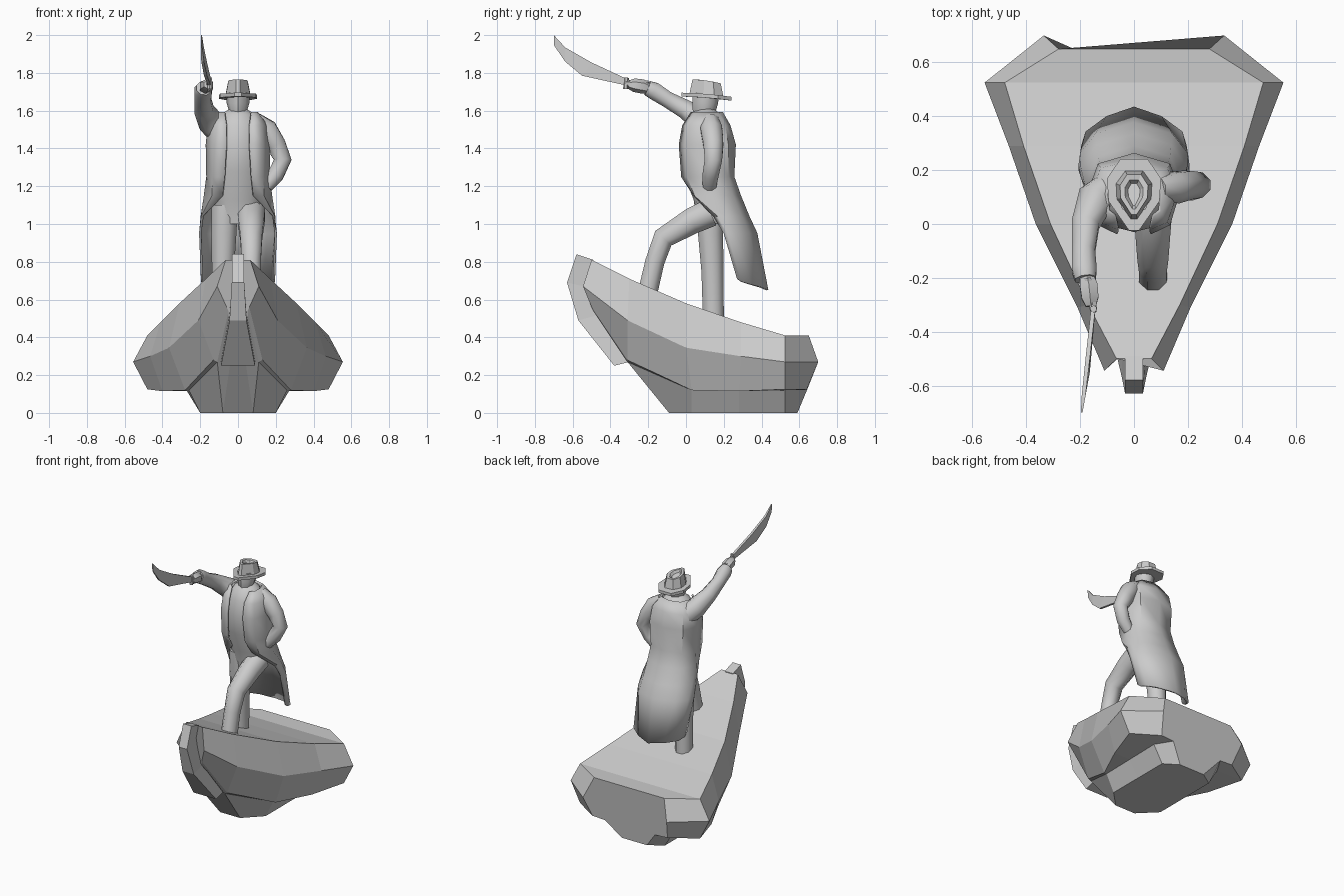
import bpy, bmesh, math
from mathutils import Vector


def loft(name, rings, closed=True, caps=True, smooth=None):
    """Skin a list of equal-length point rings into one object."""
    bm = bmesh.new()
    rows = [[bm.verts.new(p) for p in r] for r in rings]
    n = len(rows[0])
    for a, b in zip(rows, rows[1:]):
        for i in range(n if closed else n - 1):
            j = (i + 1) % n
            bm.faces.new((a[i], a[j], b[j], b[i]))
    if caps:
        bm.faces.new(rows[0])
        bm.faces.new(rows[-1])
    bmesh.ops.recalc_face_normals(bm, faces=bm.faces)
    me = bpy.data.meshes.new(name)
    bm.to_mesh(me)
    bm.free()
    ob = bpy.data.objects.new(name, me)
    bpy.context.collection.objects.link(ob)
    if smooth:
        bpy.ops.object.select_all(action='DESELECT')
        ob.select_set(True)
        bpy.context.view_layer.objects.active = ob
        bpy.ops.object.shade_smooth_by_angle(angle=math.radians(smooth))
    return ob


def tube(name, path, n=8, smooth=50):
    """Round limb through (x, y, z, radius) points."""
    pts = [Vector(p[:3]) for p in path]
    rings = []
    for k, p in enumerate(path):
        t = (pts[min(k + 1, len(pts) - 1)] - pts[max(k - 1, 0)]).normalized()
        side = Vector((1, 0, 0)) if abs(t.x) < .8 else Vector((0, 1, 0))
        u = (side - t * side.dot(t)).normalized()
        v = t.cross(u)
        rings.append([pts[k] + p[3] * (u * math.cos(a) + v * math.sin(a))
                      for a in (2 * math.pi * (i + .5) / n for i in range(n))])
    return loft(name, rings, smooth=smooth)


def ovals(name, levels, n=12, smooth=50):
    """Stack of ovals from (z, half width, front y, back y) levels."""
    return loft(name, [[(w * math.cos(a), (f + b) / 2 + (b - f) / 2 * math.sin(a), z)
                        for a in (2 * math.pi * i / n for i in range(n))]
                       for z, w, f, b in levels], smooth=smooth)


def mirrored(half):
    return half + [(-x, y, z) for x, y, z in reversed(half)]


# Faceted boat bow: deck, widest, lower, plinth and bottom edges run bow to stern
deck = [(.065, -.50, .81), (.17, -.30, .71), (.31, 0, .58), (.41, .29, .48), (.48, .525, .41), (.28, .65, .41)]
wide = [(.11, -.545, .67), (.21, -.31, .49), (.365, 0, .345), (.465, .29, .30), (.555, .525, .27), (.335, .70, .27)]
low = [(.06, -.50, .56), (.13, -.31, .28), (.28, .03, .12), (.40, .28, .115), (.48, .525, .125), (.30, .64, .125)]
plinth = [(.05, -.49, .54), (.11, -.31, .27), (.26, .03, .12), (.27, .28, .115), (.27, .525, .12), (.20, .64, .12)]
floor = [(.04, -.31, .27), (.08, -.09, 0), (.20, .03, 0), (.20, .28, 0), (.20, .525, 0), (.10, .59, 0)]
loft("boat_bow", [mirrored(list(s)) for s in zip(deck, wide, low, plinth, floor)])

# Stem post down the bow: (outer y, z, inner y, z, half width)
stem = [(-.58, .84, -.49, .81, .033), (-.63, .69, -.50, .66, .033),
        (-.57, .49, -.46, .52, .045), (-.38, .25, -.30, .27, .09)]
loft("stem_post", [[(-w, a, b), (w, a, b), (w, c, d), (-w, c, d)] for a, b, c, d, w in stem])

# Body, head
ovals("torso", [(1.0, .11, .06, .20), (1.13, .135, .04, .22), (1.28, .14, -.02, .24),
                (1.42, .145, -.03, .25), (1.52, .13, -.01, .22), (1.58, .09, .02, .18), (1.61, .045, .06, .15)])
ovals("head", [(1.56, .04, .05, .14), (1.605, .05, .035, .16), (1.64, .06, .035, .17), (1.70, .062, .035, .175)], n=8)

# Long open coat: half outline from front edge round to centre back at each height
coat_rows = [
    (1.59, [(.07, .03), (.095, .05), (.10, .11), (.075, .17), (0, .19)]),
    (1.52, [(.06, -.015), (.12, .01), (.155, .11), (.12, .205), (0, .23)]),
    (1.42, [(.06, -.033), (.13, 0), (.165, .12), (.13, .22), (0, .258)]),
    (1.25, [(.07, -.02), (.13, .01), (.162, .13), (.12, .22), (0, .25)]),
    (1.15, [(.08, .045), (.135, .05), (.175, .14), (.13, .245), (0, .285)]),
    (1.04, [(.185, .15), (.19, .17), (.192, .21), (.135, .29), (0, .33)]),
    (.95, [(.20, .20), (.20, .22), (.195, .26), (.14, .33), (0, .372)]),
    (.71, [(.19, .27), (.19, .29), (.175, .34), (.10, .395), (0, .43)]),
]
rows = []
for z, half in coat_rows:
    drop = .06 if z < .8 else 0
    h = [(x, y, z - drop * i / 4) for i, (x, y) in enumerate(half)]
    rows.append(h + [(-x, y, zz) for x, y, zz in reversed(h[:-1])])
coat = loft("long_coat", rows, closed=False, caps=False, smooth=50)
m = coat.modifiers.new("cloth", 'SOLIDIFY')
m.thickness, m.offset = .012, 0

# Legs, one bent forward up the deck
tube("bent_leg", [(.07, .13, 1.06, .08), (.07, .03, 1.015, .075), (.07, -.12, .925, .062),
                  (.07, -.165, .80, .055), (.07, -.20, .65, .056)])
tube("standing_leg", [(-.07, .13, 1.10, .075), (-.075, .13, .95, .072), (-.08, .14, .75, .063), (-.085, .145, .50, .06)])

# Arms: one raised, one bent to the hip
tube("raised_arm", [(-.08, .13, 1.48, .075), (-.145, .09, 1.54, .07), (-.18, .0, 1.605, .055),
                    (-.187, -.10, 1.66, .046), (-.185, -.17, 1.705, .05), (-.18, -.205, 1.72, .042)])
tube("hip_arm", [(.09, .13, 1.55, .045), (.15, .135, 1.50, .062), (.20, .145, 1.42, .057), (.237, .145, 1.34, .05),
                 (.20, .13, 1.26, .046), (.15, .125, 1.20, .038)])
tube("fist", [(-.178, -.19, 1.715, .028), (-.168, -.23, 1.728, .038), (-.163, -.275, 1.735, .036),
              (-.16, -.305, 1.738, .022)], n=6, smooth=30)

# Sword: curved blade as (y, spine z, edge y, edge z, half thickness)
tube("sword_grip", [(-.172, -.20, 1.745, .014), (-.15, -.32, 1.745, .016)], n=6)
tube("sword_guard", [(-.15, -.315, 1.775, .013), (-.15, -.32, 1.715, .013)], n=6)
blade = [(-.30, 1.762, -.30, 1.73, .008), (-.50, 1.855, -.55, 1.785, .008),
         (-.64, 1.935, -.64, 1.86, .007), (-.70, 2.0, -.698, 1.945, .003)]
loft("sword_blade", [[(x - t, a, b), (x + t, a, b), (x + t, c, d), (x - t, c, d)]
                     for a, b, c, d, t in blade for x in [-.15 + .11 * (a + .3)]])

# Hat: tilted brim, tapered crown and a dented top
outline = mirrored([(.018, -.035, 0), (.095, .075, 0), (.10, .16, 0), (.05, .232, 0)])


def hat_ring(sx, sy, z):
    return [(x * sx, .11 + (y - .10) * sy, z - .09 * (y - .1) + .06 * abs(x)) for x, y, _ in outline]


loft("hat_brim", [hat_ring(1, 1, 1.662), hat_ring(1, 1, 1.682)])
loft("hat_crown", [hat_ring(.68, .68, 1.675), hat_ring(.52, .56, 1.753),
                   hat_ring(.34, .40, 1.752), hat_ring(.22, .3, 1.735)])
